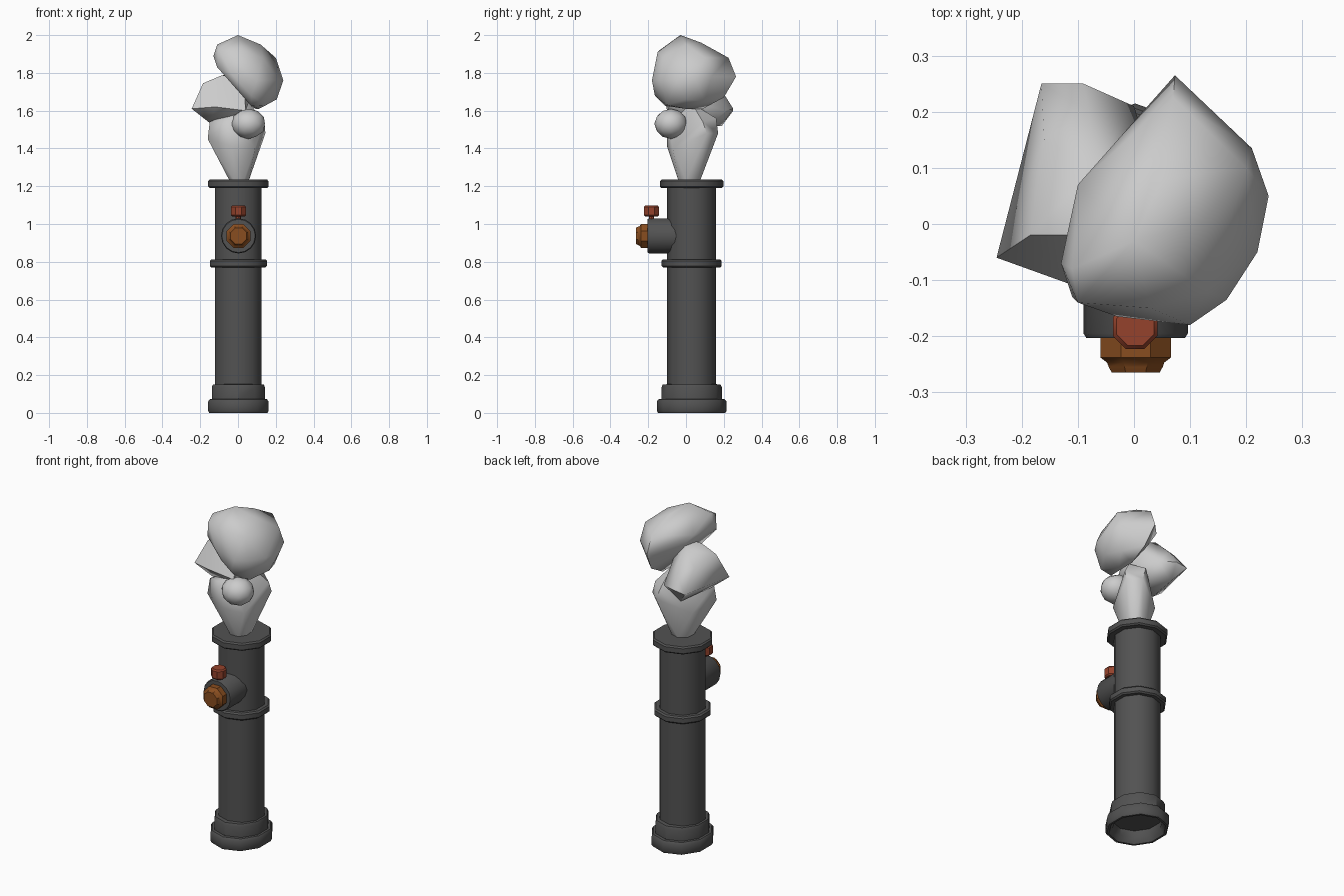
import bpy, bmesh, math
from mathutils import Matrix, Vector


def material(name, rgb):
    m = bpy.data.materials.new(name)
    m.diffuse_color = (*rgb, 1)
    return m


IRON = material("dark_iron", (0.085, 0.085, 0.085))
BRASS = material("brown_brass", (0.25, 0.075, 0.014))
RED = material("rust_red", (0.30, 0.055, 0.025))
STEAM = material("pale_steam", (0.60, 0.60, 0.60))


def finish(bm, name, mat, angle):
    bmesh.ops.recalc_face_normals(bm, faces=bm.faces)
    mesh = bpy.data.meshes.new(name)
    bm.to_mesh(mesh)
    bm.free()
    ob = bpy.data.objects.new(name, mesh)
    bpy.context.collection.objects.link(ob)
    mesh.materials.append(mat)
    bpy.ops.object.select_all(action='DESELECT')
    ob.select_set(True)
    bpy.context.view_layer.objects.active = ob
    bpy.ops.object.shade_smooth_by_angle(angle=math.radians(angle))
    return ob


def lathe(name, profile, sides, mat, matrix, turn=0.0, angle=37):
    """Spin (radius, height) points about local z, capping both ends."""
    bm = bmesh.new()
    rings = []
    for r, h in profile:
        ring = []
        for i in range(sides):
            a = turn + 2 * math.pi * i / sides
            ring.append(bm.verts.new(matrix @ Vector((r * math.cos(a), r * math.sin(a), h))))
        rings.append(ring)
    for lo, hi in zip(rings, rings[1:]):
        for i in range(sides):
            j = (i + 1) % sides
            bm.faces.new((lo[i], lo[j], hi[j], hi[i]))
    bm.faces.new(rings[0])
    bm.faces.new(rings[-1])
    return finish(bm, name, mat, angle)


def lobe(name, points):
    """Faceted steam puff wrapped around a few points."""
    bm = bmesh.new()
    for p in points:
        bm.verts.new(p)
    res = bmesh.ops.convex_hull(bm, input=bm.verts)
    loose = [v for v in bm.verts if not v.link_faces]
    bmesh.ops.delete(bm, geom=loose, context='VERTS')
    return finish(bm, name, STEAM, 60)


UP = Matrix.Translation((0.002, 0.03, 0))
CORNER = math.pi / 2  # a corner points forward and back

# Pipe: hollow foot, stepped socket, long shaft
lathe("pipe_foot", [(0.13, 0.10), (0.13, 0.03), (0.15, 0.0), (0.162, 0.0), (0.168, 0.01),
                    (0.168, 0.06), (0.16, 0.072), (0.13, 0.075)],
      10, IRON, UP @ Matrix.Diagonal((1, 1.1, 1, 1)), CORNER)
lathe("pipe_socket", [(0.13, 0.072), (0.148, 0.072), (0.148, 0.135), (0.142, 0.15), (0.12, 0.152)],
      10, IRON, UP @ Matrix.Diagonal((1, 1.08, 1, 1)), CORNER)
lathe("pipe_shaft", [(0.13, 0.1), (0.13, 1.2)], 10, IRON, UP, CORNER)


# Pipe collars
def collar(name, r, z0, z1):
    b = 0.008
    lathe(name, [(0.12, z0), (r - b, z0), (r, z0 + b), (r, z1 - b), (r - b, z1), (0.12, z1)],
          10, IRON, UP, CORNER)


collar("middle_collar", 0.159, 0.77, 0.813)
collar("top_flange", 0.168, 1.19, 1.235)

# Side outlet with its plug, pointing forward
OUT = Matrix.Translation((0.003, 0, 0.937)) @ Matrix.Rotation(math.pi / 2, 4, 'X')
lathe("side_outlet", [(0.093, -0.02), (0.093, 0.195), (0.088, 0.203), (0.06, 0.203)], 16, IRON, OUT)
lathe("outlet_plug", [(0.068, 0.195), (0.068, 0.238), (0.055, 0.247), (0.052, 0.255), (0.046, 0.265)],
      8, BRASS, OUT, math.pi / 8)

# Bleed valve on top of the outlet
KNOB = Matrix.Translation((0.002, -0.183, 0))
lathe("valve_stem", [(0.014, 1.0), (0.014, 1.05)], 8, RED, KNOB)
lathe("valve_knob", [(0.036, 1.04), (0.043, 1.047), (0.043, 1.09), (0.036, 1.098)],
      8, RED, KNOB, math.pi / 8)

# Steam: flared jet leaving the pipe
lobe("steam_jet", [(-0.045, -0.01, 1.23), (-0.02, -0.04, 1.23), (0.03, -0.04, 1.23), (0.057, 0, 1.23),
                   (0.05, 0.06, 1.23), (0.0, 0.075, 1.23), (-0.04, 0.05, 1.23),
                   (-0.1, -0.05, 1.40), (-0.03, -0.10, 1.41), (0.09, -0.07, 1.40), (0.11, 0.07, 1.39),
                   (0.05, 0.115, 1.39), (-0.09, 0.07, 1.40), (-0.16, -0.06, 1.45),
                   (0.145, 0.11, 1.48), (0.08, 0.17, 1.48), (0.14, 0.09, 1.54), (0.05, 0.16, 1.56),
                   (-0.15, -0.05, 1.54), (-0.03, -0.10, 1.56), (0.06, 0.03, 1.64)])

# Small front puff
bm = bmesh.new()
bmesh.ops.create_icosphere(bm, subdivisions=2, radius=1, matrix=Matrix.Translation((0.055, -0.08, 1.53))
                           @ Matrix.Diagonal((0.092, 0.088, 0.08, 1)))
finish(bm, "steam_front_puff", STEAM, 60)

# Left puff
lobe("steam_left_puff", [(-0.165, 0.25, 1.60), (-0.09, 0.25, 1.61), (-0.245, -0.06, 1.61),
                         (-0.12, -0.105, 1.62), (-0.185, -0.02, 1.745), (-0.09, -0.02, 1.785),
                         (-0.07, 0.1, 1.79), (-0.16, 0.15, 1.72), (-0.08, 0.20, 1.69),
                         (-0.15, -0.02, 1.535), (-0.10, 0.19, 1.52), (0.0, 0.12, 1.52),
                         (0.0, 0.21, 1.60), (0.06, 0.02, 1.65), (0.04, -0.10, 1.60), (0.03, 0.0, 1.80)])

# Large upper puff
lobe("steam_top_puff", [(0, -0.03, 2.0), (-0.11, -0.08, 1.95), (-0.10, -0.14, 1.92), (-0.13, -0.07, 1.89),
                        (-0.10, 0.07, 1.87), (-0.11, -0.13, 1.83), (0.12, 0.0, 1.95), (0.2, 0.1, 1.88),
                        (0.07, 0.225, 1.88), (0.05, 0.08, 1.96), (0.073, 0.265, 1.78),
                        (0.21, 0.135, 1.78), (0.24, 0.05, 1.76), (0.22, -0.05, 1.76),
                        (0.165, -0.135, 1.76), (0.10, -0.18, 1.76), (-0.03, -0.165, 1.79),
                        (0.03, -0.15, 1.91), (0.13, -0.12, 1.88), (0.0, -0.16, 1.73),
                        (0.07, -0.165, 1.68), (0.07, -0.11, 1.625), (0.15, -0.10, 1.63),
                        (0.205, 0.0, 1.66), (0.17, 0.10, 1.65), (0.09, 0.2, 1.67),
                        (0.11, 0.0, 1.61), (0.09, 0.09, 1.61), (0.0, 0.12, 1.74), (0.0, 0.15, 1.82)])
